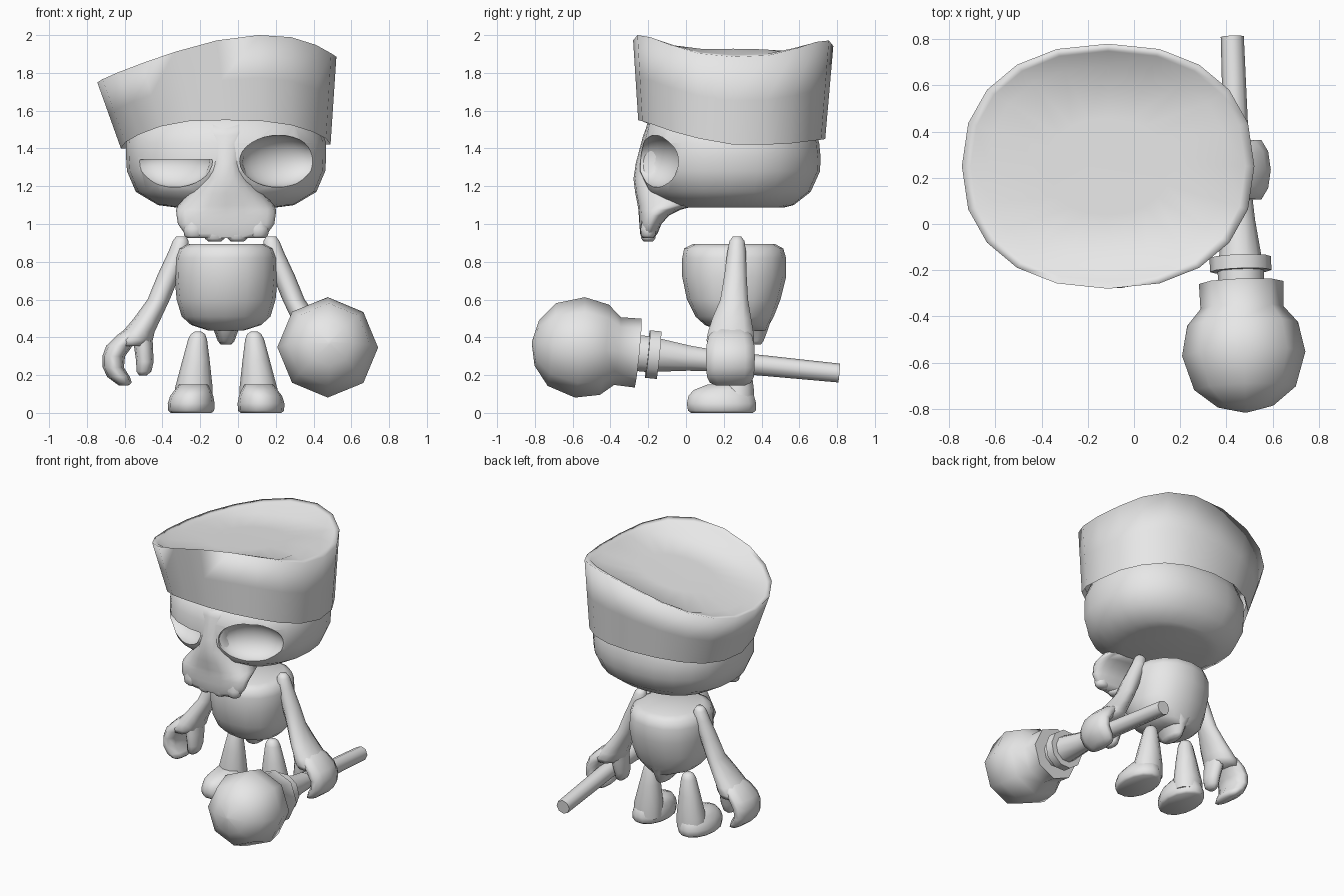
import bpy, bmesh, math
from mathutils import Vector, Matrix

MID = -0.063  # symmetry plane of the figure

bone = bpy.data.materials.new("plain_grey")
bone.diffuse_color = (0.8, 0.8, 0.8, 1)


def interp(x, pts):
    if x <= pts[0][0]:
        return pts[0][1]
    for (a, u), (b, v) in zip(pts, pts[1:]):
        if x <= b:
            return u + (v - u) * (x - a) / (b - a)
    return pts[-1][1]


def oval(cx, cy, z, rx, ry, n=12, power=2.0):
    """Horizontal superellipse ring."""
    pts = []
    for i in range(n):
        a = 2 * math.pi * i / n
        c, s = math.cos(a), math.sin(a)
        x = math.copysign(abs(c) ** (2 / power), c)
        y = math.copysign(abs(s) ** (2 / power), s)
        pts.append(Vector((cx + rx * x, cy + ry * y, z)))
    return pts


def loft(name, rings, mirror=False, caps=(True, True), angle=50, matrix=None):
    """Skin a stack of rings into a smooth-shaded object."""
    bm = bmesh.new()
    rows = []
    for ring in rings:
        rows.append([bm.verts.new((2 * MID - p.x if mirror else p.x, p.y, p.z)) for p in ring])
    n = len(rows[0])
    for lo, hi in zip(rows, rows[1:]):
        for i in range(n):
            j = (i + 1) % n
            bm.faces.new((lo[i], lo[j], hi[j], hi[i]))
    if caps[0]:
        bm.faces.new(rows[0][::-1])
    if caps[1]:
        bm.faces.new(rows[-1])
    if mirror:
        bmesh.ops.reverse_faces(bm, faces=bm.faces[:])
    if matrix:
        bm.transform(matrix)
    me = bpy.data.meshes.new(name)
    bm.to_mesh(me)
    bm.free()
    ob = bpy.data.objects.new(name, me)
    bpy.context.collection.objects.link(ob)
    me.materials.append(bone)
    smooth(ob, angle)
    return ob


def smooth(ob, angle):
    bpy.ops.object.select_all(action='DESELECT')
    bpy.context.view_layer.objects.active = ob
    ob.select_set(True)
    bpy.ops.object.shade_smooth_by_angle(angle=math.radians(angle))


def span(z, hx, y0, y1, n=24, power=2.3, cx=MID):
    return oval(cx, (y0 + y1) / 2, z, hx, (y1 - y0) / 2, n, power)


# Skull
skull = loft("skull", [span(*r) for r in (
    (1.088, 0.27, -0.02, 0.52), (1.10, 0.36, -0.10, 0.57), (1.17, 0.478, -0.205, 0.66),
    (1.28, 0.525, -0.25, 0.71), (1.36, 0.53, -0.245, 0.712), (1.43, 0.53, -0.235, 0.705),
    (1.53, 0.49, -0.205, 0.67), (1.62, 0.34, -0.05, 0.52))])


# Eye sockets: one open, one half closed by a flat lid
def socket(name, mirror, top):
    rings = []
    rz, zc, turn = 0.138, 1.332, math.radians(25)
    for k in range(1, 16):
        a = math.pi * k / 16
        z, r = zc - rz * math.cos(a), math.sin(a)
        if z > top:
            z = top
        ring = []
        for p in oval(0, 0, 0, 0.225 * r, 0.13 * r, 24):
            q = Matrix.Rotation(turn, 3, 'Z') @ p
            ring.append(Vector((0.217 + q.x, -0.165 + q.y, z)))
        rings.append(ring)
        if z == top:
            break
    cutter = loft(name, rings, mirror)
    cutter.hide_render = True
    mod = skull.modifiers.new(name, 'BOOLEAN')
    mod.operation, mod.solver, mod.object = 'DIFFERENCE', 'EXACT', cutter
    bpy.context.view_layer.objects.active = skull
    bpy.ops.object.modifier_apply(modifier=name)
    bpy.data.objects.remove(cutter)


socket("open_socket", False, 9)
socket("lidded_socket", True, 1.342)
smooth(skull, 60)

# Broad nose bridge running from the brow into the upper jaw
loft("upper_jaw", [span(z, hx, y0, y1, 20) for z, hx, y0, y1 in (
    (0.925, 0.17, -0.235, -0.17), (0.95, 0.22, -0.243, -0.15), (1.0, 0.255, -0.247, -0.13),
    (1.045, 0.262, -0.25, -0.09), (1.075, 0.265, -0.252, -0.03), (1.10, 0.255, -0.256, 0.06),
    (1.16, 0.20, -0.268, 0.08), (1.24, 0.125, -0.278, 0.08), (1.32, 0.09, -0.266, 0.0),
    (1.42, 0.11, -0.240, 0.0), (1.47, 0.15, -0.226, 0.0), (1.53, 0.2, -0.203, 0.0))], angle=70)
for i, off in enumerate((-0.17, -0.06, 0.06, 0.17)):
    low = 0.908 if abs(off) < 0.1 else 0.925
    loft(f"tooth_{i + 1}", [oval(MID + off, -0.2, low + dz, r, r * 0.75, 10) for dz, r in (
        (0, 0.035), (0.015, 0.052), (0.05, 0.057), (0.1, 0.04))], angle=70)

# Tall slanted hat with a sunken, tilted flat crown
TOP = [(-0.745, 1.765), (-0.58, 1.83), (-0.28, 1.93), (-0.08, 1.98), (0.13, 2.003),
       (0.3, 1.99), (0.4, 1.96), (0.52, 1.9)]
BASE = [(-0.25, 1.55), (-0.2, 1.535), (0.0, 1.465), (0.25, 1.42), (0.5, 1.42), (0.74, 1.45)]
HUB = Vector((-0.112, 0.25))


def crown(scale, sink):
    """Rim ring scaled inward; sink blends its height into the crown plane."""
    out = []
    for p in oval(HUB.x, HUB.y, 0, 0.633, 0.53, 20, 2.25):
        z = interp(p.x, TOP) - 0.03 * (p.y + 0.28) / 1.06
        x, y = HUB.x + (p.x - HUB.x) * scale, HUB.y + (p.y - HUB.y) * scale
        out.append(Vector((x, y, z + (1.865 + 0.16 * x - z) * sink)))
    return out


brim = oval(MID - 0.002, 0.242, 0, 0.555, 0.495, 20, 2.25)
lining = oval(MID - 0.002, 0.242, 0, 0.54, 0.48, 20, 2.25)
for p, q in zip(brim, lining):
    p.z = interp(p.y, BASE) - 0.02 * max(0, -p.x - 0.3) / 0.3
    q.z = p.z + 0.05
rim = crown(1, 0)
wall = [p.lerp(q, 0.5) for p, q in zip(brim, rim)]
loft("hat", [lining, brim, wall, rim, crown(0.94, 0.15), crown(0.82, 0.95), crown(0.4, 1)],
     caps=(False, True), angle=120)

# Torso and pelvis
loft("torso", [span(z, hx, y0, y1, 16, 2.2) for z, hx, y0, y1 in (
    (0.435, 0.09, 0.18, 0.43), (0.465, 0.185, 0.10, 0.44), (0.51, 0.235, 0.05, 0.465),
    (0.6, 0.262, 0.005, 0.50), (0.72, 0.273, -0.02, 0.53), (0.82, 0.27, -0.02, 0.53),
    (0.87, 0.25, -0.01, 0.515), (0.895, 0.2, 0.04, 0.47))], angle=60)
loft("pelvis", [span(z, hx, y0, y1, 10, 2) for z, hx, y0, y1 in (
    (0.362, 0.028, 0.25, 0.40), (0.38, 0.044, 0.22, 0.415), (0.44, 0.066, 0.17, 0.44),
    (0.5, 0.13, 0.15, 0.46))], angle=70)

# Limbs, built on one side and mirrored
for side_name, flip in (("left", False), ("right", True)):
    def limb(part, rows, n=10):
        loft(f"{side_name}_{part}", [oval(cx, cy, z, rx, ry, n) for z, cx, cy, rx, ry in rows], flip, angle=70)

    limb("arm", (
        (0.935, -0.302, 0.27, 0.025, 0.022), (0.91, -0.303, 0.27, 0.042, 0.042),
        (0.85, -0.315, 0.268, 0.055, 0.052), (0.73, -0.367, 0.262, 0.059, 0.062),
        (0.6, -0.42, 0.255, 0.059, 0.077), (0.5, -0.48, 0.242, 0.072, 0.108),
        (0.43, -0.526, 0.237, 0.085, 0.126), (0.385, -0.555, 0.235, 0.104, 0.133),
        (0.355, -0.565, 0.235, 0.085, 0.12)))
    limb("fingers", (
        (0.46, -0.54, 0.235, 0.035, 0.07), (0.41, -0.577, 0.235, 0.065, 0.12),
        (0.355, -0.628, 0.235, 0.07, 0.134), (0.3, -0.658, 0.235, 0.06, 0.136),
        (0.24, -0.66, 0.235, 0.056, 0.135), (0.19, -0.632, 0.235, 0.06, 0.13),
        (0.16, -0.607, 0.235, 0.045, 0.115), (0.145, -0.605, 0.235, 0.025, 0.08)))
    limb("thumb", (
        (0.44, -0.51, 0.23, 0.055, 0.09), (0.35, -0.5, 0.22, 0.05, 0.085),
        (0.27, -0.493, 0.21, 0.046, 0.07), (0.22, -0.498, 0.205, 0.04, 0.055),
        (0.198, -0.503, 0.205, 0.02, 0.03)))
    limb("leg", (
        (0.04, -0.237, 0.275, 0.102, 0.088), (0.13, -0.234, 0.275, 0.1, 0.088),
        (0.28, -0.222, 0.275, 0.072, 0.068), (0.39, -0.214, 0.275, 0.05, 0.05),
        (0.418, -0.212, 0.275, 0.037, 0.037), (0.43, -0.212, 0.275, 0.018, 0.018)))
    limb("foot", (
        (0.0, -0.248, 0.19, 0.108, 0.168), (0.012, -0.248, 0.19, 0.122, 0.184),
        (0.05, -0.248, 0.188, 0.124, 0.188), (0.09, -0.245, 0.187, 0.114, 0.178),
        (0.12, -0.24, 0.19, 0.096, 0.155), (0.15, -0.236, 0.225, 0.075, 0.115)), 14)

# Club held in one hand: each part is turned around the same axis
start, end = Vector((0.484, -0.815, 0.372)), Vector((0.425, 0.82, 0.21))
axis = (end - start).normalized()
across = Vector((1, 0, 0))
across = (across - axis * across.dot(axis)).normalized()
place = Matrix((across, axis.cross(across), axis)).transposed().to_4x4()
place.translation = start


def turned(name, profile, n, angle):
    loft(name, [oval(0, 0, y + 0.815, r, r, n) for y, r in profile], matrix=place, angle=angle)


turned("club_head", ((-0.815, 0.01), (-0.79, 0.12), (-0.71, 0.22), (-0.56, 0.267), (-0.43, 0.24),
                     (-0.36, 0.18), (-0.25, 0.183)), 8, 60)
turned("club_neck", ((-0.27, 0.1), (-0.19, 0.1)), 10, 50)
turned("club_collar", ((-0.2, 0.133), (-0.14, 0.133)), 10, 50)
turned("club_grip", ((-0.16, 0.095), (0.02, 0.07), (0.12, 0.062)), 10, 50)
turned("club_rod", ((0.08, 0.058), (0.82, 0.05)), 8, 50)
